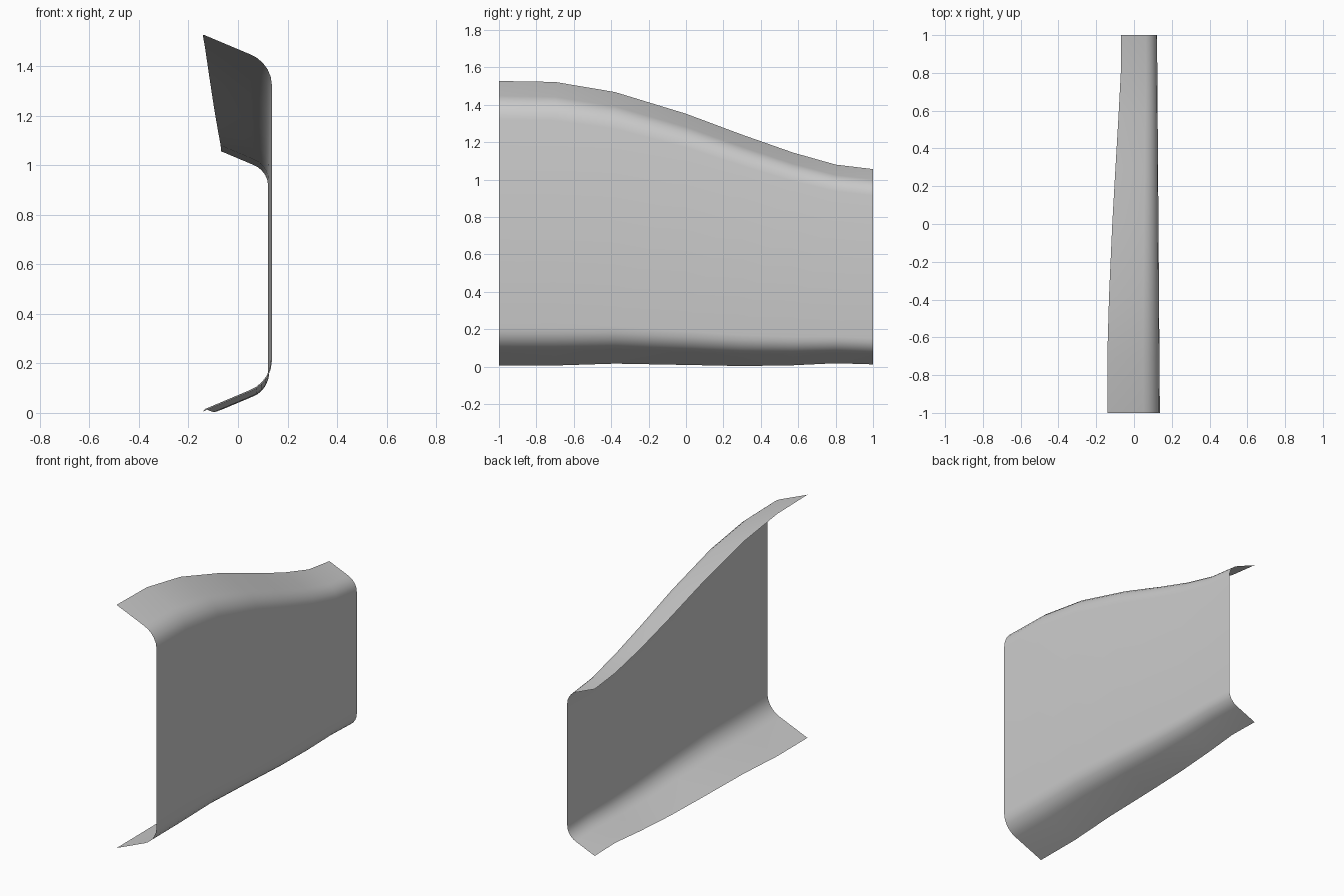
import bpy

if "Cube" in bpy.data.objects:
    bpy.data.objects.remove(bpy.data.objects["Cube"])

# Stations along the panel: y, bottom edge z, top edge z
stations = [(-1.0, 0.006, 1.527), (-0.70, 0.006, 1.522), (-0.38, 0.016, 1.468),
            (0.0, 0.009, 1.352), (0.30, 0.003, 1.24), (0.57, 0.007, 1.145),
            (0.80, 0.018, 1.08), (1.0, 0.012, 1.056)]

# Half section at the tall end: x from the outer face, z from the flange tip
half = [(-0.277, 0.0), (-0.087, 0.08), (-0.062, 0.093), (-0.038, 0.113),
        (-0.018, 0.139), (-0.005, 0.17), (0.0, 0.205)]

# Loft: each section scales with its height, lower half mirrored to the top
verts = []
for y, z0, z1 in stations:
    s = (z1 - z0) / 1.521
    outer = 0.1295 - 0.0075 * y
    verts += [(outer + x * s, y, z0 + z * s) for x, z in half]
    verts += [(outer + x * s, y, z1 - z * s) for x, z in reversed(half)]

n = 2 * len(half)
faces = [(i * n + j, (i + 1) * n + j, (i + 1) * n + j + 1, i * n + j + 1)
         for i in range(len(stations) - 1) for j in range(n - 1)]

mesh = bpy.data.meshes.new("flanged_side_panel")
mesh.from_pydata(verts, [], faces)
mesh.update()
panel = bpy.data.objects.new("flanged_side_panel", mesh)
bpy.context.collection.objects.link(panel)

# Smooth rounded bends
for p in mesh.polygons:
    p.use_smooth = True
